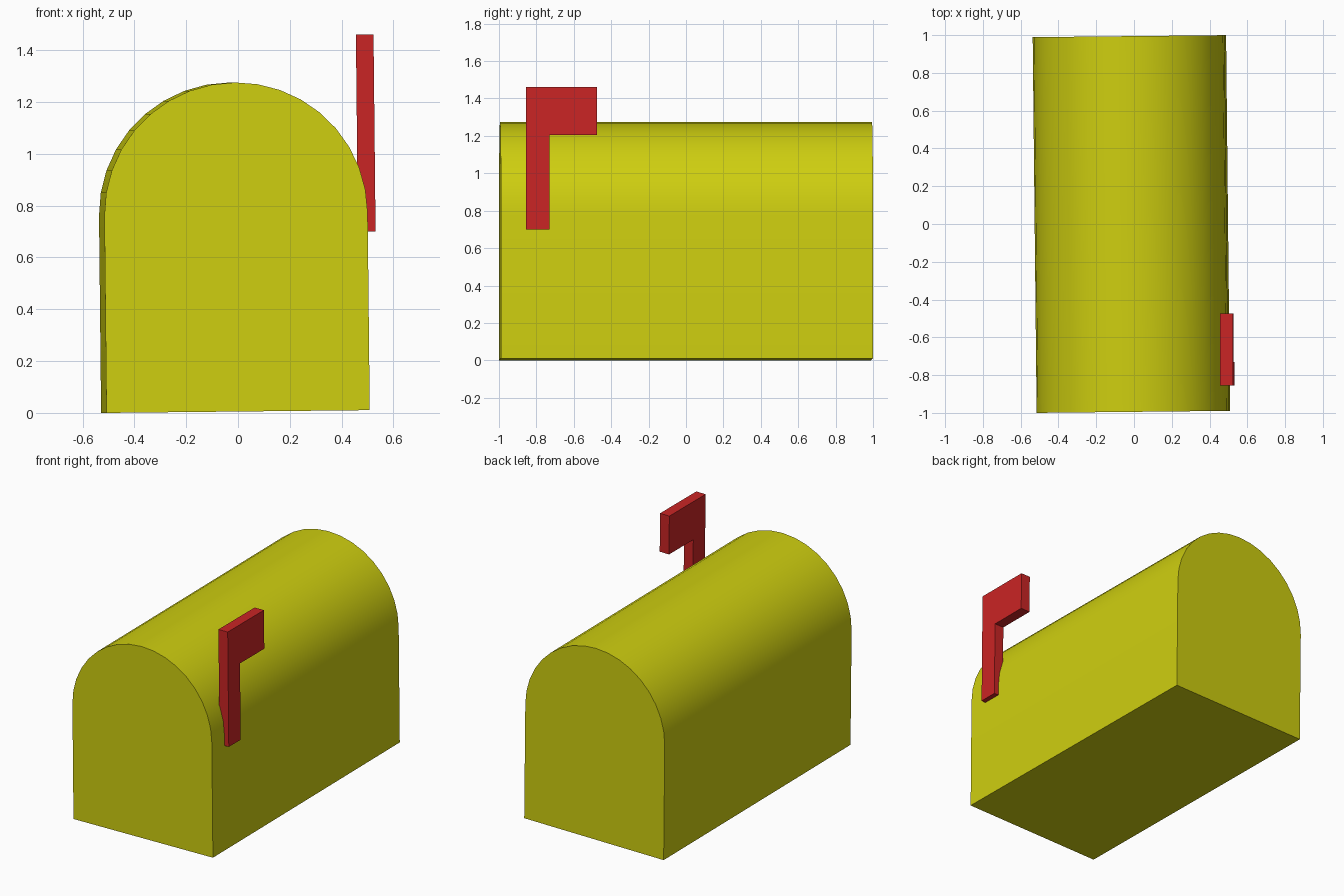
import bpy, bmesh, math
from mathutils import Vector

if "Cube" in bpy.data.objects:
    bpy.data.objects.remove(bpy.data.objects["Cube"])


def make_material(name, color):
    mat = bpy.data.materials.new(name)
    mat.use_nodes = True
    mat.diffuse_color = color
    mat.node_tree.nodes["Principled BSDF"].inputs["Base Color"].default_value = color
    return mat


def extrude_profile(name, points, depth, mat, location, rotation):
    """Extrude a closed outline of 3D points along a depth vector."""
    bm = bmesh.new()
    face = bm.faces.new([bm.verts.new(p) for p in points])
    result = bmesh.ops.extrude_face_region(bm, geom=[face], use_keep_orig=True)
    moved = [v for v in result["geom"] if isinstance(v, bmesh.types.BMVert)]
    bmesh.ops.translate(bm, verts=moved, vec=Vector(depth))
    bmesh.ops.recalc_face_normals(bm, faces=bm.faces)
    mesh = bpy.data.meshes.new(name)
    bm.to_mesh(mesh)
    bm.free()
    mesh.materials.append(mat)
    obj = bpy.data.objects.new(name, mesh)
    bpy.context.collection.objects.link(obj)
    obj.location = location
    obj.rotation_euler = rotation
    return obj


yellow = make_material("mustard yellow", (0.62, 0.62, 0.005, 1))
red = make_material("flag red", (0.59, 0.018, 0.018, 1))

TILT = 0.0105          # slight lean of the whole box
RADIUS, WALL, HALF = 0.508, 0.762, 0.9945

# Box body: straight walls under a half-round roof
outline = [(-RADIUS, -HALF, 0), (RADIUS, -HALF, 0)]
for i in range(19):
    a = math.radians(i * 10)
    outline.append((RADIUS * math.cos(a), -HALF, WALL + RADIUS * math.sin(a)))
body = extrude_profile("mailbox_body", outline, (0, 2 * HALF, 0), yellow,
                       (-0.010, 0, 0.0053), (0, -TILT, TILT))

# Smooth roof, crisp ends and floor
bpy.ops.object.select_all(action="DESELECT")
body.select_set(True)
bpy.context.view_layer.objects.active = body
bpy.ops.object.shade_smooth_by_angle(angle=math.radians(30))

# Raised flag: post with a banner pointing to the back
flag_outline = [(0, -0.855, 0), (0, -0.73, 0), (0, -0.73, 0.505),
                (0, -0.475, 0.505), (0, -0.475, 0.76), (0, -0.855, 0.76)]
extrude_profile("signal_flag", flag_outline, (0.068, 0, 0), red,
                (0.463, 0, 0.70), (0, -TILT, 0))
